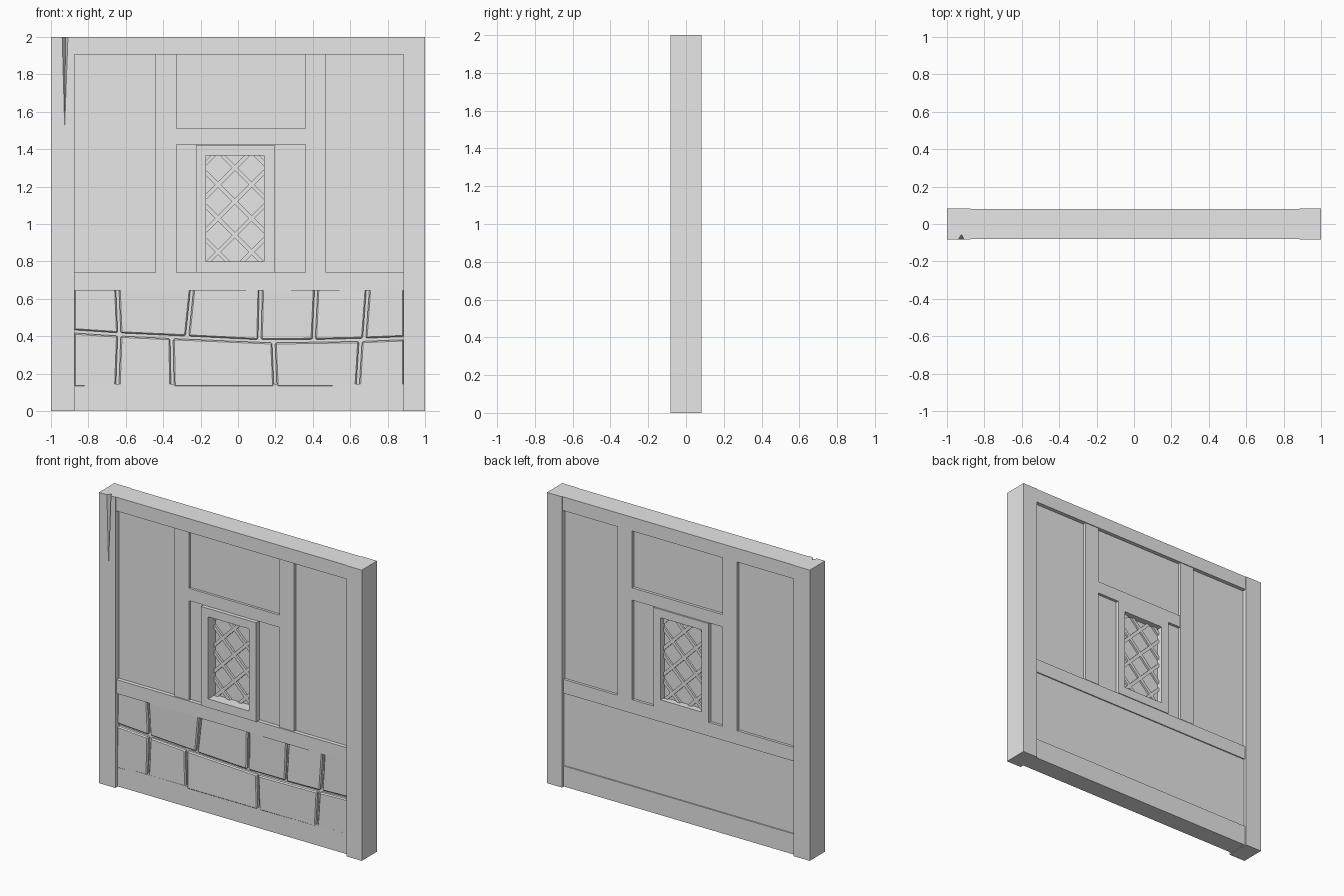
import bpy, bmesh, random
from mathutils import Vector

random.seed(4)
cube = bpy.data.objects.get("Cube")
if cube:
    bpy.data.objects.remove(cube, do_unlink=True)

grey = bpy.data.materials.new("light_grey")
grey.use_nodes = True
grey.diffuse_color = (0.8, 0.8, 0.8, 1)
for node in grey.node_tree.nodes:
    if node.type == "BSDF_PRINCIPLED":
        node.inputs["Base Color"].default_value = (0.8, 0.8, 0.8, 1)


def finish(name, bm):
    bmesh.ops.recalc_face_normals(bm, faces=bm.faces)
    mesh = bpy.data.meshes.new(name)
    bm.to_mesh(mesh)
    bm.free()
    mesh.materials.append(grey)
    obj = bpy.data.objects.new(name, mesh)
    bpy.context.collection.objects.link(obj)
    return obj


def prism(bm, outline, y0, y1):
    """Extrude an (x, z) outline from y0 to y1; y0 may be one value per corner."""
    fronts = y0 if isinstance(y0, list) else [y0] * len(outline)
    a = [bm.verts.new((x, y, z)) for (x, z), y in zip(outline, fronts)]
    b = [bm.verts.new((x, y1, z)) for x, z in outline]
    bm.faces.new(a)
    bm.faces.new(b[::-1])
    for i in range(len(a)):
        j = (i + 1) % len(a)
        bm.faces.new((a[i], b[i], b[j], a[j]))


def rect(x0, x1, z0, z1):
    return [(x0, z0), (x1, z0), (x1, z1), (x0, z1)]


def beam(name, x0, x1, z0, z1, y0, y1):
    bm = bmesh.new()
    prism(bm, rect(x0, x1, z0, z1), y0, y1)
    return finish(name, bm)


def ring(name, outer, inner, y0, y1):
    """Rectangular slab with a rectangular opening and mitred corners."""
    bm = bmesh.new()
    loops = [[bm.verts.new((x, y, z)) for x, z in shape]
             for shape, y in ((outer, y0), (inner, y0), (inner, y1), (outer, y1))]
    for k in range(4):
        a, b = loops[k], loops[(k + 1) % 4]
        for i in range(4):
            j = (i + 1) % 4
            bm.faces.new((a[i], a[j], b[j], b[i]))
    return finish(name, bm)


# Main timbers
FRONT, BACK = -0.083, 0.083
right_post = beam("right_post", -1, -0.875, 0, 2, FRONT, BACK)
beam("left_post", 0.885, 1, 0, 2, FRONT, BACK)
beam("top_beam", -0.875, 0.885, 1.905, 2, FRONT + 0.004, BACK - 0.004)
beam("middle_beam", -0.875, 0.885, 0.645, 0.74, -0.07, 0.07)
beam("bottom_beam", -0.875, 0.885, 0.004, 0.145, -0.062, 0.07)
for name, x0, x1 in (("right_stud", -0.44, -0.33), ("left_stud", 0.36, 0.47)):
    beam(name, x0, x1, 0.74, 1.905, -0.062, 0.073)
beam("window_header", -0.33, 0.36, 1.425, 1.51, -0.06, 0.071)

# Tapering split in the post
bm = bmesh.new()
tip = bm.verts.new((-0.928, -0.09, 1.39))
top = [bm.verts.new(p) for p in ((-0.945, -0.09, 2.02), (-0.905, -0.09, 2.02), (-0.922, -0.055, 2.02))]
bm.faces.new(top)
for i in range(3):
    bm.faces.new((top[i], top[(i + 1) % 3], tip))
cutter = finish("split_cutter", bm)
cutter.hide_render = True
cut = right_post.modifiers.new("split", "BOOLEAN")
cut.operation = "DIFFERENCE"
cut.object = cutter
bpy.context.view_layer.objects.active = right_post
bpy.ops.object.modifier_apply(modifier=cut.name)
bpy.data.objects.remove(cutter, do_unlink=True)

# Plaster infill and window surround
opening = rect(-0.17, 0.14, 0.80, 1.365)
ring("plaster_wall", rect(-0.88, 0.89, 0.7, 1.92), rect(-0.18, 0.15, 0.79, 1.375), -0.043, 0.052)
ring("window_frame", rect(-0.225, 0.195, 0.74, 1.422), opening, -0.081, 0.076)
beam("window_pane", -0.18, 0.15, 0.79, 1.375, -0.003, 0.033)

# Diagonal lattice, clipped to the opening
bm = bmesh.new()
X0, X1, Z0, Z1 = -0.175, 0.145, 0.795, 1.37
for slope in (1, -1):
    for k in range(-5, 6):
        cx, cz = -0.017 + k * 0.18, 1.12
        ts = sorted(((X0 - cx), (X1 - cx)))
        us = sorted(((Z0 - cz) * slope, (Z1 - cz) * slope))
        t0, t1 = max(ts[0], us[0]), min(ts[1], us[1])
        if t1 - t0 < 0.02:
            continue
        a = Vector((cx + t0, cz + slope * t0))
        b = Vector((cx + t1, cz + slope * t1))
        side = Vector((-slope, 1)).normalized() * 0.011
        prism(bm, [a - side, b - side, b + side, a + side], -0.018, 0.046)
finish("window_lattice", bm)

# Stone base: mortar backing and two courses of uneven blocks
beam("mortar_backing", -0.88, 0.89, 0.1, 0.7, -0.04, 0.062)


def bed(x):
    """Height of the joint between the two courses."""
    return 0.385 + 0.035 * (x - 0.2) ** 2 - 0.012 * (x > 0)


def course(name, joints, upper):
    ends = [(-0.885, -0.885)] + joints + [(0.895, 0.895)]
    gap = 0.008
    for i in range(len(ends) - 1):
        (lb, lt), (rb, rt) = ends[i], ends[i + 1]
        lb, lt, rb, rt = lb + gap, lt + gap, rb - gap, rt - gap
        if upper:
            shape = [(lb, bed(lb) + gap), (rb, bed(rb) + gap), (rt, 0.66), (lt, 0.66)]
        else:
            shape = [(lb, 0.13), (rb, 0.13), (rt, bed(rt) - gap), (lt, bed(lt) - gap)]
        bm = bmesh.new()
        prism(bm, shape, [-0.062 - random.uniform(-0.005, 0.005) for _ in shape], -0.03)
        stone = finish(f"{name}_stone_{i + 1}", bm)
        bevel = stone.modifiers.new("chamfer", "BEVEL")
        bevel.width = 0.007
        bevel.segments = 1


# Each joint is (x at its foot, x at its head)
course("upper", [(-0.635, -0.645), (-0.272, -0.245), (0.115, 0.122), (0.405, 0.418), (0.675, 0.695)], True)
course("lower", [(-0.645, -0.635), (-0.35, -0.355), (0.2, 0.19), (0.64, 0.655)], False)
